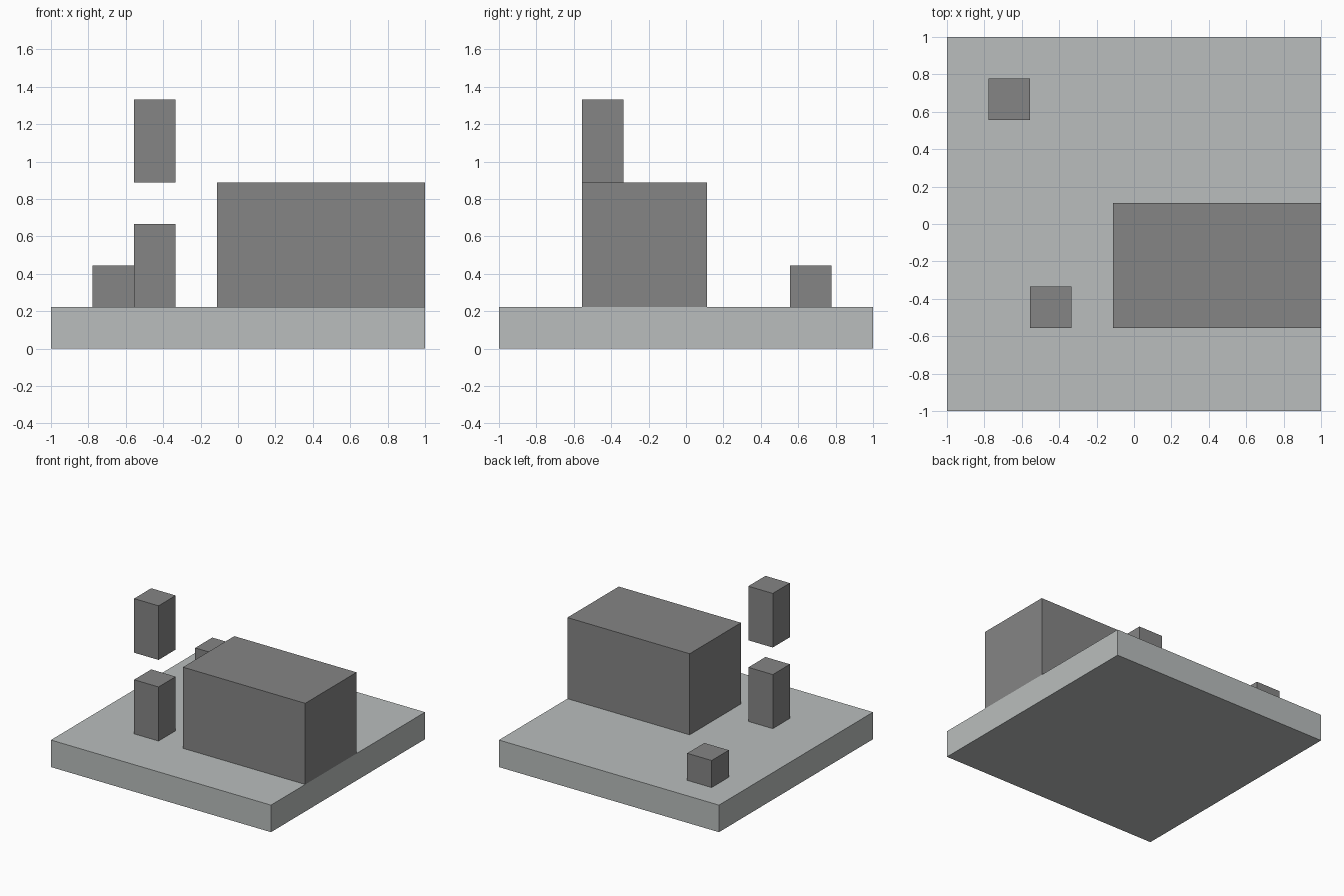
import bpy
from mathutils import Vector

default = bpy.data.objects.get("Cube")
if default:
    bpy.data.objects.remove(default, do_unlink=True)

CELLS = 9            # the base is nine cells wide
UNIT = 2 / CELLS     # size of one cell


def make_material(name, colour):
    mat = bpy.data.materials.new(name)
    mat.use_nodes = True
    mat.diffuse_color = colour
    bsdf = next(n for n in mat.node_tree.nodes if n.type == 'BSDF_PRINCIPLED')
    bsdf.inputs["Base Color"].default_value = colour
    return mat


def add_block(name, corner, size, mat):
    """Box given by its lowest corner and size, both in cells."""
    corner, size = Vector(corner), Vector(size)
    centre = (corner + size / 2) * UNIT - Vector((1, 1, 0))
    bpy.ops.mesh.primitive_cube_add(size=1, location=centre)
    block = bpy.context.object
    block.name = name
    block.scale = size * UNIT
    bpy.ops.object.transform_apply(location=False, rotation=False, scale=True)
    block.data.materials.append(mat)


light_grey = make_material("light grey", (0.49, 0.515, 0.51, 1))
dark_grey = make_material("dark grey", (0.235, 0.235, 0.235, 1))

# Ground slab
add_block("base_slab", (0, 0, 0), (CELLS, CELLS, 1), light_grey)

# Blocks standing on or floating above the slab
add_block("large_block", (4, 2, 1), (5, 3, 3), dark_grey)
add_block("standing_pillar", (2, 2, 1), (1, 1, 2), dark_grey)
add_block("floating_pillar", (2, 2, 4), (1, 1, 2), dark_grey)
add_block("small_cube", (1, 7, 1), (1, 1, 1), dark_grey)
